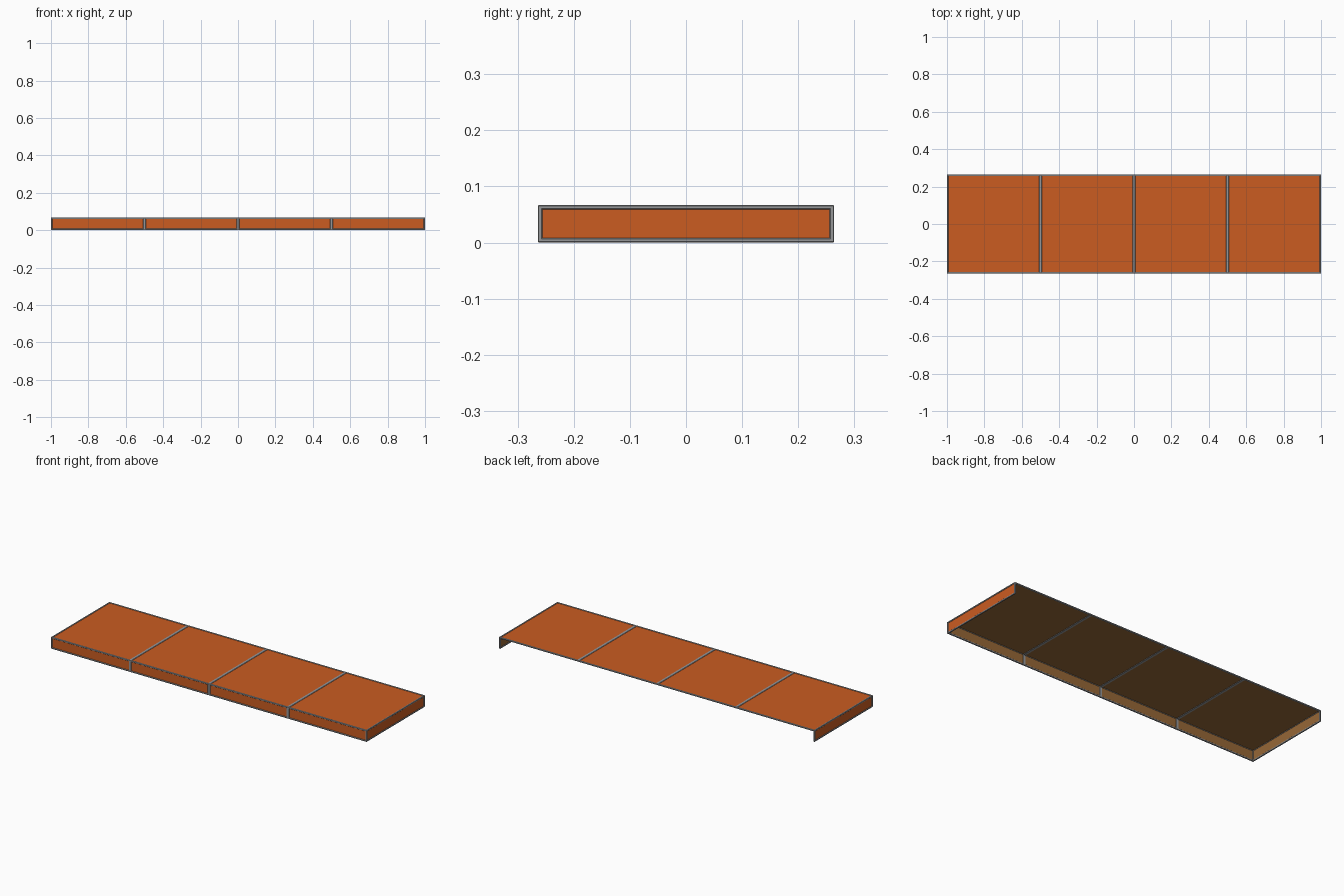
import bpy, bmesh
from mathutils import Vector

if "Cube" in bpy.data.objects:
    bpy.data.objects.remove(bpy.data.objects["Cube"])

W, D, H = 1.0, 0.264, 0.067   # half length, half depth, height
T = 0.008                     # trim thickness
S = 0.003                     # sheet thickness


def lin(c):
    c /= 255
    return c / 12.92 if c <= 0.04045 else ((c + 0.055) / 1.055) ** 2.4


def material(name, rgb):
    m = bpy.data.materials.new(name)
    m.diffuse_color = (*[lin(c) for c in rgb], 1)
    m.use_nodes = True
    m.node_tree.nodes["Principled BSDF"].inputs["Base Color"].default_value = m.diffuse_color
    return m


orange = material("orange", (203, 92, 33))
tan = material("tan backing", (150, 103, 55))
grey = material("grey trim", (150, 151, 153))


def box(name, lo, hi, mats, outward=None, bevel=0):
    lo, hi = Vector(lo), Vector(hi)
    bm = bmesh.new()
    bmesh.ops.create_cube(bm, size=1)
    for v in bm.verts:
        v.co = Vector((lo[i] + (v.co[i] + 0.5) * (hi[i] - lo[i]) for i in range(3)))
    bm.normal_update()
    if outward:  # the inward side of a sheet takes the backing colour
        for f in bm.faces:
            f.material_index = 1 if f.normal.dot(Vector(outward)) < -0.5 else 0
    me = bpy.data.meshes.new(name)
    bm.to_mesh(me)
    bm.free()
    for m in mats:
        me.materials.append(m)
    ob = bpy.data.objects.new(name, me)
    bpy.context.collection.objects.link(ob)
    if bevel:
        b = ob.modifiers.new("soft edge", "BEVEL")
        b.width = bevel
        b.segments = 1
    return ob


def trim(name, lo, hi):
    return box(name, lo, hi, [grey], bevel=0.0015)


# Sheets: four top and front panels, plus one panel at each end
k = (T - S) / 2
sheet = [orange, tan]
for i in range(4):
    x0, x1 = -W + i * 0.5 + T / 2, -W + (i + 1) * 0.5 - T / 2
    box("top_panel", (x0, -D + T / 2, H - k - S), (x1, D - T / 2, H - k), sheet, (0, 0, 1))
    box("front_panel", (x0, -D + k, T / 2), (x1, -D + k + S, H - T / 2), sheet, (0, -1, 0))
for s in (-1, 1):
    a, b = sorted((s * (W - k), s * (W - k - S)))
    box("end_panel", (a, -D + T / 2, T / 2), (b, D - T / 2, H - T / 2), sheet, (s, 0, 0))

# Long trims along the top edges and the bottom front edge
trim("top_front_trim", (-W, -D, H - T), (W, -D + T, H))
trim("top_back_trim", (-W, D - T, H - T), (W, D, H))
trim("bottom_front_trim", (-W, -D, 0), (W, -D + T, T))

# End frames
for s in (-1, 1):
    a, b = sorted((s * W, s * (W - T)))
    trim("end_top_trim", (a, -D, H - T), (b, D, H))
    trim("end_bottom_trim", (a, -D, 0), (b, D, T))
    trim("end_front_post", (a, -D, 0), (b, -D + T, H))
    trim("end_back_post", (a, D - T, 0), (b, D, H))

# Double-width dividers between the modules
for x in (-0.5, 0, 0.5):
    trim("top_divider", (x - T, -D, H - T), (x + T, D, H))
    trim("front_divider", (x - T, -D, 0), (x + T, -D + T, H))
